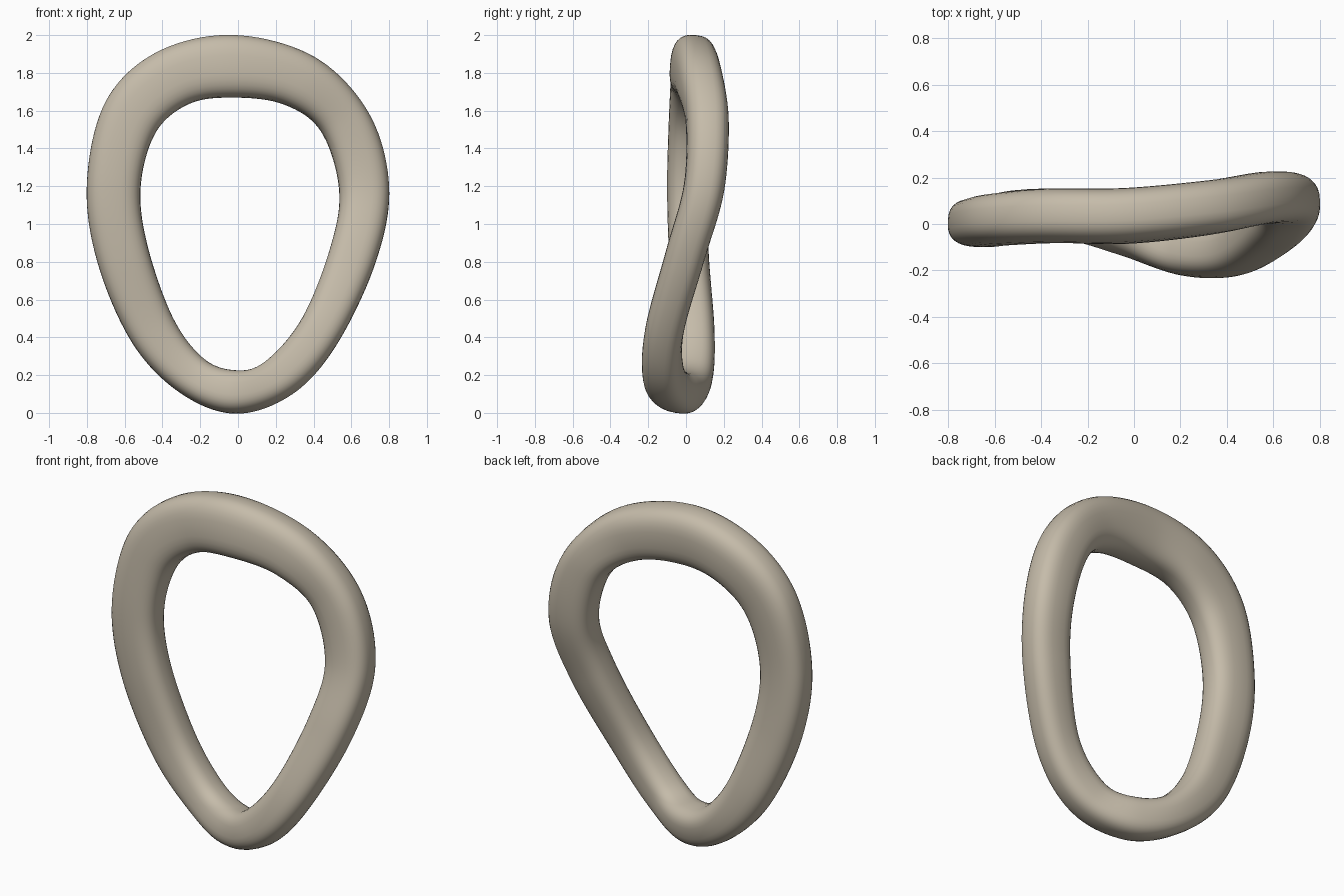
import bpy, bmesh, math
from mathutils import Vector

if "Cube" in bpy.data.objects:
    bpy.data.objects.remove(bpy.data.objects["Cube"])

# Ring stations: outer edge x, y, z, inner edge x, y, z, half thickness
STATIONS = [
    (-0.03, 0.05, 2.00, -0.03, 0.02, 1.67, 0.118),
    (0.40, 0.09, 1.885, 0.24, 0.05, 1.635, 0.116),
    (0.69, 0.125, 1.59, 0.44, 0.10, 1.49, 0.112),
    (0.80, 0.10, 1.20, 0.535, 0.09, 1.18, 0.108),
    (0.73, -0.01, 0.80, 0.49, 0.005, 0.88, 0.105),
    (0.52, -0.13, 0.36, 0.34, -0.10, 0.50, 0.102),
    (0.28, -0.14, 0.10, 0.15, -0.09, 0.27, 0.105),
    (-0.02, -0.05, 0.00, -0.01, -0.01, 0.222, 0.110),
    (-0.31, 0.025, 0.11, -0.18, 0.045, 0.285, 0.107),
    (-0.56, 0.04, 0.37, -0.345, 0.05, 0.505, 0.105),
    (-0.745, 0.02, 0.80, -0.48, 0.01, 0.89, 0.105),
    (-0.80, 0.01, 1.22, -0.515, 0.00, 1.20, 0.105),
    (-0.70, 0.03, 1.65, -0.435, 0.01, 1.485, 0.110),
    (-0.43, 0.045, 1.91, -0.26, 0.025, 1.635, 0.116),
]
STEPS, SIDES, POWER = 10, 32, 2.7


def catmull(a, b, c, d, t):
    return 0.5 * (2 * b + (c - a) * t + (2 * a - 5 * b + 4 * c - d) * t * t
                  + (3 * b - a - 3 * c + d) * t ** 3)


def station(i, t):
    n = len(STATIONS)
    rows = [STATIONS[(i + k) % n] for k in (-1, 0, 1, 2)]
    return [catmull(*v, t) for v in zip(*rows)]


def rounded(v):
    return math.copysign(abs(v) ** (2 / POWER), v)


# Smooth centre line with a width direction at each step
frames = []
for i in range(len(STATIONS)):
    for s in range(STEPS):
        v = station(i, s / STEPS)
        outer, inner = Vector(v[:3]), Vector(v[3:6])
        frames.append(((outer + inner) / 2, (outer - inner) / 2, v[6]))

# Sweep a rounded, slightly boxy section around the closed loop
bm = bmesh.new()
rings = []
for k, (centre, half, thick) in enumerate(frames):
    tangent = frames[(k + 1) % len(frames)][0] - frames[k - 1][0]
    across = tangent.cross(half).normalized()
    ring = []
    for j in range(SIDES):
        a = 2 * math.pi * j / SIDES
        ring.append(bm.verts.new(centre + half * rounded(math.cos(a))
                                 + across * thick * rounded(math.sin(a))))
    rings.append(ring)
for k, ring in enumerate(rings):
    nxt = rings[(k + 1) % len(rings)]
    for j in range(SIDES):
        m = (j + 1) % SIDES
        bm.faces.new((ring[j], ring[m], nxt[m], nxt[j])).smooth = True
bmesh.ops.recalc_face_normals(bm, faces=bm.faces)

mesh = bpy.data.meshes.new("twisted_ring")
bm.to_mesh(mesh)
bm.free()
ring_obj = bpy.data.objects.new("twisted_ring", mesh)
bpy.context.collection.objects.link(ring_obj)

# Warm stone colour
stone = bpy.data.materials.new("warm_stone")
stone.diffuse_color = (0.56, 0.50, 0.40, 1)
stone.use_nodes = True
stone.node_tree.nodes["Principled BSDF"].inputs["Base Color"].default_value = stone.diffuse_color
mesh.materials.append(stone)
